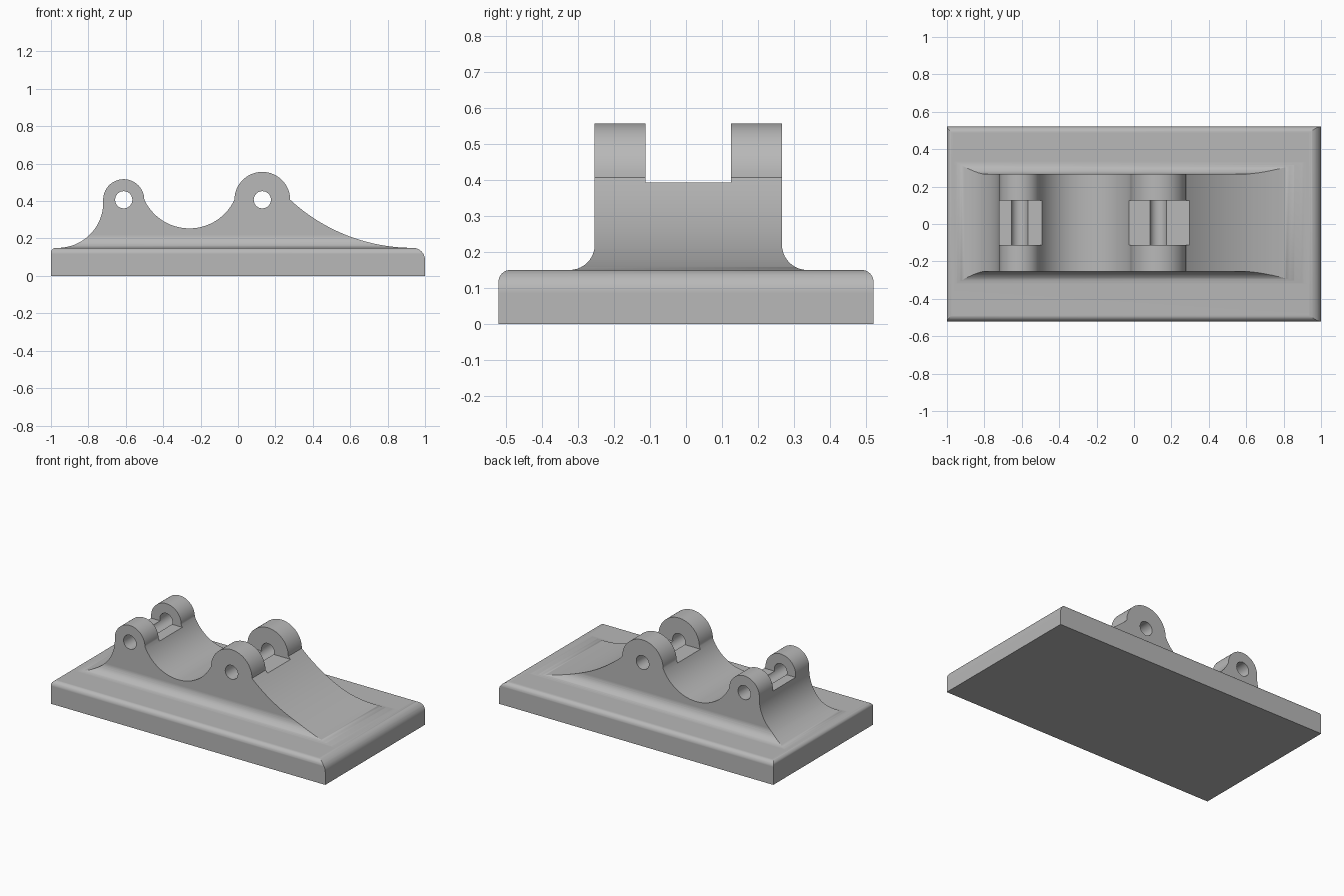
import bpy, bmesh
from math import atan2, cos, sin, radians, hypot

cube = bpy.data.objects.get("Cube")
if cube:
    bpy.data.objects.remove(cube)

TOP = 0.15            # top of the base plate
PIN_Z = 0.407         # height of the pin holes
EARS = [(-0.611, 0.11, -0.73, -0.485), (0.13, 0.149, -0.035, 0.30)]  # x, radius, slot ends

grey = bpy.data.materials.new("plain grey")
grey.use_nodes = True
colour = (0.48, 0.48, 0.48, 1)
grey.diffuse_color = colour
grey.node_tree.nodes["Principled BSDF"].inputs["Base Color"].default_value = colour


def arc(cx, cz, r, start, end, n=10):
    """Points on a circle from one angle to another, in degrees."""
    angles = [radians(start + (end - start) * i / n) for i in range(n + 1)]
    return [(cx + r * cos(a), cz + r * sin(a)) for a in angles]


def cove(low_x, low_z, x0, x1, end_z, n=28):
    """Hollow curve, level at its low point, rising to end_z at its far end."""
    far = x0 if abs(x0 - low_x) > abs(x1 - low_x) else x1
    dx, dz = far - low_x, end_z - low_z
    r = hypot(dx, dz) ** 2 / (2 * dz)
    t0, t1 = [0 if x == low_x else atan2(x - low_x, r - dz) for x in (x0, x1)]
    turns = [t0 + (t1 - t0) * i / n for i in range(n + 1)]
    return [(low_x + r * sin(t), low_z + r - r * cos(t)) for t in turns]


def extrude(name, outline, place, start, end):
    """Solid from an outline; place(u, v, depth) gives the 3D point."""
    bm = bmesh.new()
    face = bm.faces.new([bm.verts.new(place(u, v, start)) for u, v in outline])
    bmesh.ops.remove_doubles(bm, verts=bm.verts, dist=0.0005)
    face = bm.faces[:][0]
    out = bmesh.ops.extrude_face_region(bm, geom=[face], use_keep_orig=True)
    shift = [b - a for a, b in zip(place(0, 0, start), place(0, 0, end))]
    moved = [g for g in out["geom"] if isinstance(g, bmesh.types.BMVert)]
    bmesh.ops.translate(bm, verts=moved, vec=shift)
    bmesh.ops.recalc_face_normals(bm, faces=bm.faces)
    mesh = bpy.data.meshes.new(name)
    bm.to_mesh(mesh)
    bm.free()
    obj = bpy.data.objects.new(name, mesh)
    mesh.materials.append(grey)
    bpy.context.collection.objects.link(obj)
    return obj


def along_y(u, v, d):
    return (u, d, v)


def along_x(u, v, d):
    return (d, u, v)


def combine(body, tool, operation):
    mod = body.modifiers.new(operation.title(), "BOOLEAN")
    mod.operation, mod.object, mod.solver = operation, tool, "EXACT"
    bpy.context.view_layer.objects.active = body
    bpy.ops.object.modifier_apply(modifier=mod.name)
    bpy.data.objects.remove(tool)


# Long profile: plate ends, flanks, two round ears and the hollow between
(ear_a, rad_a, _, _), (ear_b, rad_b, _, _) = EARS
end_a, end_b = ear_a + rad_a, ear_b - rad_b
profile = [(-1, 0)] + arc(-0.975, TOP - 0.025, 0.025, 180, 90)
profile += cove(-0.963, TOP, -0.963, ear_a - rad_a, PIN_Z)
profile += arc(ear_a, PIN_Z, rad_a, 180, 0, 36)
profile += cove((end_a + end_b) / 2, 0.254, end_a, end_b, PIN_Z)
profile += arc(ear_b, PIN_Z, rad_b, 180, 0, 36)
profile += cove(0.935, TOP, ear_b + rad_b, 0.935, PIN_Z)
profile += arc(0.935, TOP - 0.065, 0.065, 90, 0) + [(1, 0)]
body = extrude("hinge_bracket", profile, along_y, -0.7, 0.7)

# Cross-section: rounded plate with a filleted central ridge
section = [(-0.52, -0.1)] + arc(-0.487, TOP - 0.033, 0.033, 180, 90)
section += arc(-0.323, TOP + 0.07, 0.07, -90, 0) + [(-0.253, 0.7), (0.266, 0.7)]
section += arc(0.336, TOP + 0.07, 0.07, 180, 270)
section += arc(0.487, TOP - 0.033, 0.033, 90, 0) + [(0.52, -0.1)]
combine(body, extrude("cross_section", section, along_x, -1.2, 1.2), "INTERSECT")

# Slots that split each ear in two, and the pin holes
for x, radius, left, right in EARS:
    slot = [(left, 0.392), (right, 0.392), (right, 0.8), (left, 0.8)]
    combine(body, extrude("slot", slot, along_y, -0.112, 0.125), "DIFFERENCE")
    hole = arc(x, PIN_Z, 0.046, 0, 360, 32)[:-1]
    combine(body, extrude("pin_hole", hole, along_y, -0.6, 0.6), "DIFFERENCE")

# Smooth curves, crisp edges
bpy.ops.object.select_all(action="DESELECT")
body.select_set(True)
bpy.context.view_layer.objects.active = body
bpy.ops.object.shade_smooth_by_angle(angle=radians(25))
normals = body.modifiers.new("Even Shading", "WEIGHTED_NORMAL")
normals.keep_sharp = True
